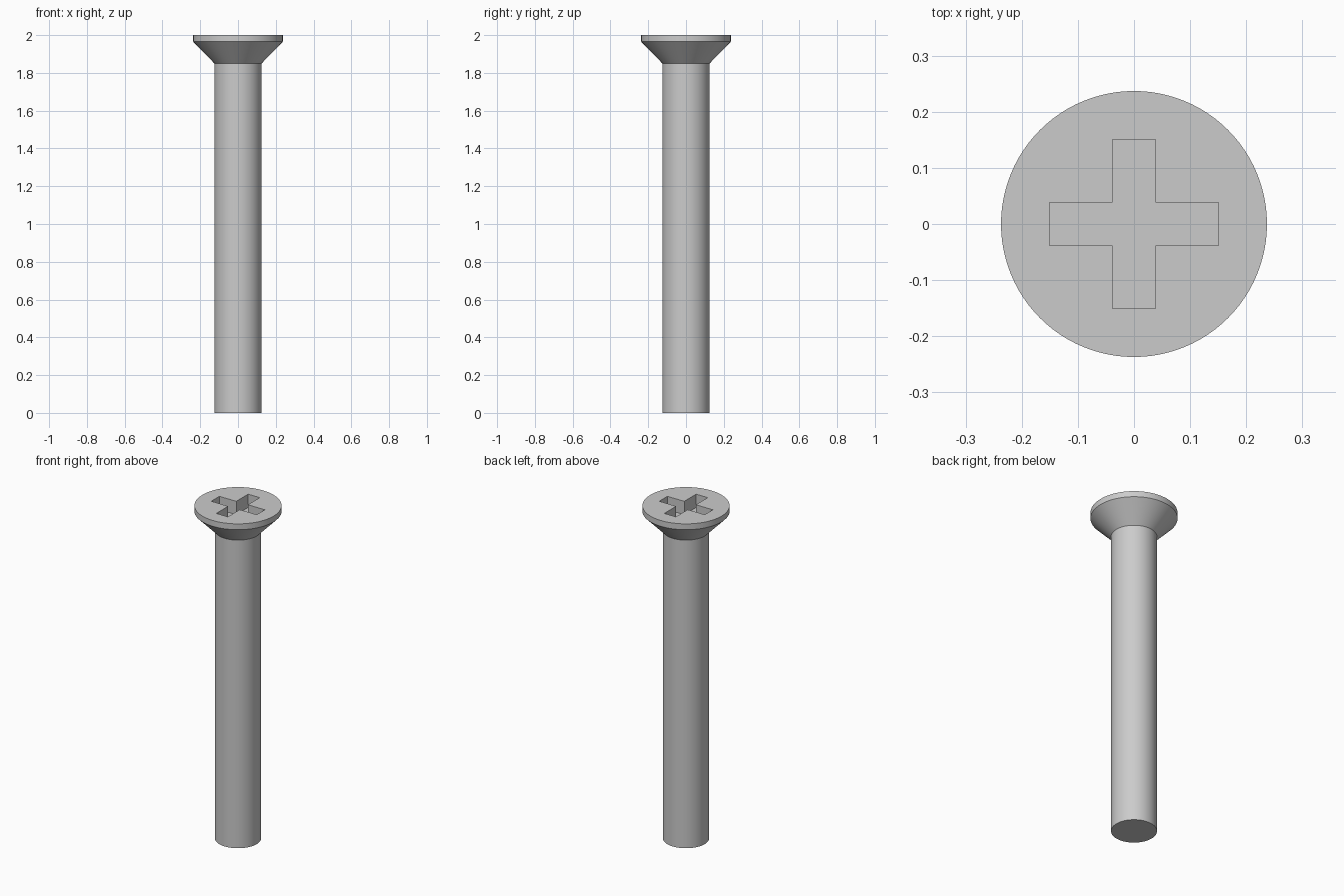
import bpy
import bmesh
from math import radians, tau
from mathutils import Matrix, Vector

default = bpy.data.objects.get("Cube")
if default:
    bpy.data.objects.remove(default, do_unlink=True)

SEGMENTS = 96
HEIGHT = 2.0
SLOT_LENGTH, SLOT_WIDTH, SLOT_DEPTH = 0.302, 0.077, 0.08

# Steel material
steel = bpy.data.materials.new("grey steel")
steel.use_nodes = True
grey = (0.6, 0.6, 0.6, 1)
steel.diffuse_color = grey
steel.node_tree.nodes["Principled BSDF"].inputs["Base Color"].default_value = grey


def make_object(name, bm):
    bmesh.ops.recalc_face_normals(bm, faces=bm.faces)
    mesh = bpy.data.meshes.new(name)
    bm.to_mesh(mesh)
    bm.free()
    mesh.materials.append(steel)
    obj = bpy.data.objects.new(name, mesh)
    bpy.context.collection.objects.link(obj)
    return obj


def lathe(name, profile):
    """Turn a radius/height profile around the z axis."""
    bm = bmesh.new()
    verts = [bm.verts.new((r, 0, z)) for r, z in profile]
    edges = [bm.edges.new(pair) for pair in zip(verts, verts[1:])]
    bmesh.ops.spin(bm, geom=verts + edges, cent=(0, 0, 0), axis=(0, 0, 1),
                   angle=tau, steps=SEGMENTS)
    bmesh.ops.remove_doubles(bm, verts=bm.verts, dist=0.0005)
    # Close the flat ends
    bmesh.ops.holes_fill(bm, edges=[e for e in bm.edges if e.is_boundary], sides=0)
    return make_object(name, bm)


# Shank, countersunk cone and rim in one turned body
screw = lathe("countersunk_screw",
              [(0.125, 0), (0.125, 1.85), (0.237, 1.965), (0.237, HEIGHT)])

# Cross recess outline: one arm's points, repeated four times
half, reach = SLOT_WIDTH / 2, SLOT_LENGTH / 2
bm = bmesh.new()
outline = []
for turn in range(4):
    spin = Matrix.Rotation(turn * tau / 4, 3, "Z")
    for x, y in ((reach, -half), (reach, half), (half, half)):
        outline.append(bm.verts.new(spin @ Vector((x, y, HEIGHT - SLOT_DEPTH))))
floor = bm.faces.new(outline)
walls = bmesh.ops.extrude_face_region(bm, geom=[floor], use_keep_orig=True)
top = [g for g in walls["geom"] if isinstance(g, bmesh.types.BMVert)]
bmesh.ops.translate(bm, verts=top, vec=(0, 0, SLOT_DEPTH + 0.1))
cutter = make_object("cross_recess_cutter", bm)
cutter.hide_render = True

# Cut the recess, then drop the cutter
cut = screw.modifiers.new("cross recess", "BOOLEAN")
cut.operation = "DIFFERENCE"
cut.solver = "EXACT"
cut.object = cutter
bpy.ops.object.select_all(action="DESELECT")
screw.select_set(True)
bpy.context.view_layer.objects.active = screw
bpy.ops.object.modifier_apply(modifier=cut.name)
bpy.data.objects.remove(cutter, do_unlink=True)

bpy.ops.object.shade_smooth_by_angle(angle=radians(30))
